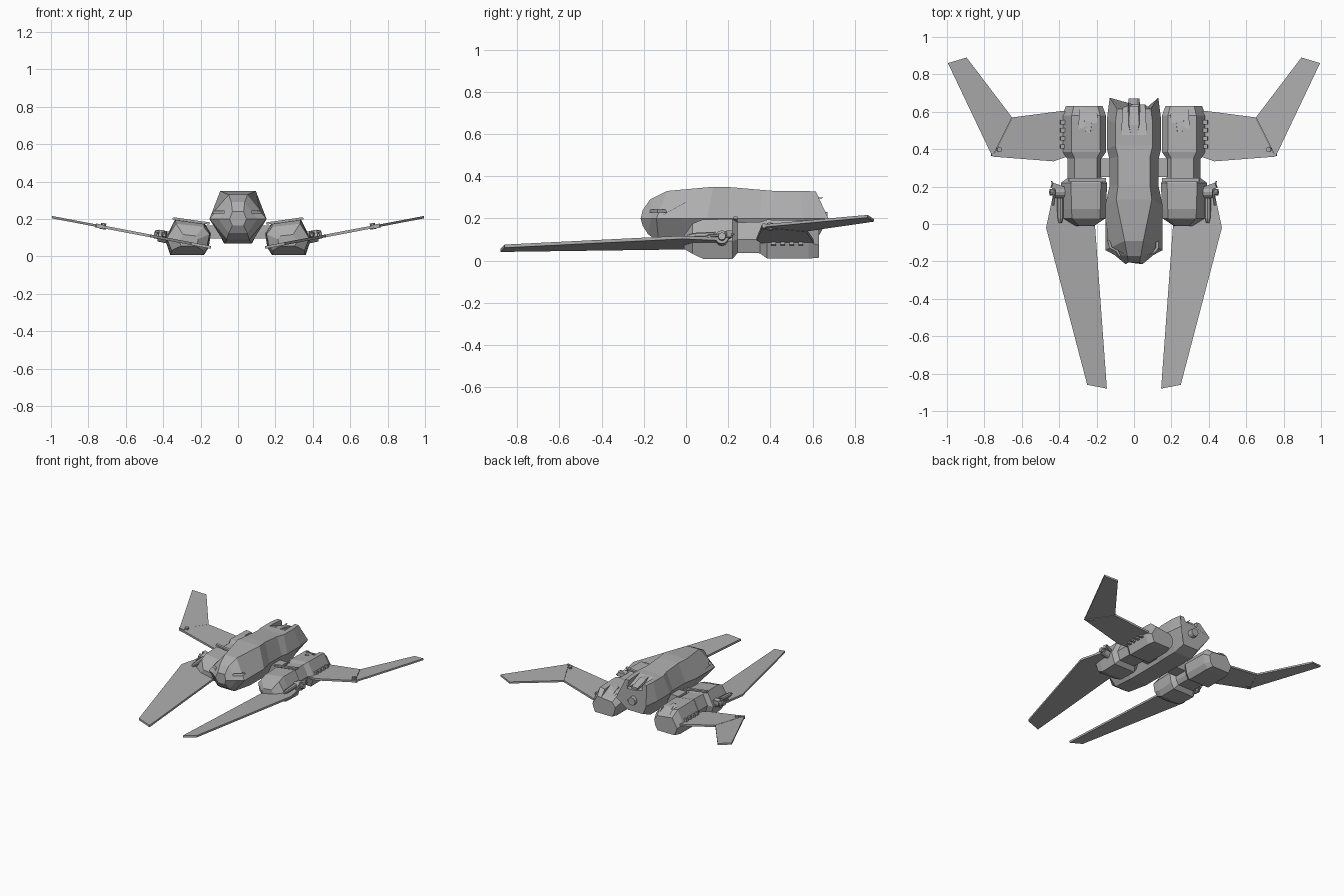
import bpy, bmesh, math
from mathutils import Vector, Matrix

if "Cube" in bpy.data.objects:
    bpy.data.objects.remove(bpy.data.objects["Cube"], do_unlink=True)

grey = bpy.data.materials.new("hull_grey")
grey.use_nodes = True
HULL = (0.42, 0.42, 0.42, 1)
grey.diffuse_color = HULL
grey.node_tree.nodes["Principled BSDF"].inputs["Base Color"].default_value = HULL


def finish(name, bm, mirror=False):
    bmesh.ops.recalc_face_normals(bm, faces=bm.faces)
    mesh = bpy.data.meshes.new(name)
    bm.to_mesh(mesh)
    bm.free()
    mesh.materials.append(grey)
    obj = bpy.data.objects.new(name, mesh)
    bpy.context.collection.objects.link(obj)
    if mirror:
        obj.modifiers.new("mirror", 'MIRROR').use_clip = False
    return obj


def loft(name, rings, mirror=False):
    """Skin a row of equal point rings and cap both ends."""
    bm = bmesh.new()
    rows = [[bm.verts.new(p) for p in ring] for ring in rings]
    n = len(rows[0])
    for a, b in zip(rows, rows[1:]):
        for i in range(n):
            j = (i + 1) % n
            bm.faces.new((a[i], a[j], b[j], b[i]))
    bm.faces.new(rows[0])
    bm.faces.new(rows[-1])
    return finish(name, bm, mirror)


def wing(name, outline, thick=0.015):
    """Flat plate lying on the shared upward-slanting wing plane."""
    slope, base = 0.19, 0.021
    return loft(name, [[(x, y, base + slope * x + dz) for x, y in outline]
                       for dz in (-thick / 2, thick / 2)], True)


def box(name, size, at, turn=(0, 0, 0), mirror=True):
    bm = bmesh.new()
    bmesh.ops.create_cube(bm, size=1)
    bm.transform(Matrix.Diagonal((*size, 1)))
    for axis, angle in zip("XYZ", turn):
        bm.transform(Matrix.Rotation(math.radians(angle), 4, axis))
    bm.transform(Matrix.Translation(at))
    return finish(name, bm, mirror)


def rod(name, r1, r2, a, b, sides=10, mirror=True):
    bm = bmesh.new()
    a, b = Vector(a), Vector(b)
    bmesh.ops.create_cone(bm, cap_ends=True, segments=sides, radius1=r1,
                          radius2=r2, depth=(b - a).length)
    turn = (b - a).to_track_quat('Z', 'Y').to_matrix().to_4x4()
    bm.transform(Matrix.Translation((a + b) / 2) @ turn)
    return finish(name, bm, mirror)


def carve(target, cutter):
    cutter.hide_render = True
    cutter.hide_set(True)
    mod = target.modifiers.new("cut", 'BOOLEAN')
    mod.object, mod.operation, mod.solver = cutter, 'DIFFERENCE', 'EXACT'
    bpy.context.view_layer.objects.active = target
    for name in [m.name for m in target.modifiers]:
        bpy.ops.object.modifier_apply(modifier=name)
    bpy.data.objects.remove(cutter, do_unlink=True)


def ramp(name, x, wide, y0, y1, z0, z1, high, mirror):
    """Wedge cutter: floor drops from z0 at y0 to z1 at y1."""
    rings = []
    for y, floor, w in ((y0, z0, wide), (y1, z1, wide * 0.8)):
        rings.append([(x - w, y, floor), (x + w, y, floor), (x + w, y, high), (x - w, y, high)])
    return loft(name, rings, mirror)


# Fuselage: (y top, y mid, y low), (half width, z) of top, middle and keel
stations = [
    ((-.205, -.215, -.205), (.03, .24), (.045, .2), (.03, .165)),
    ((-.17, -.165, -.18), (.036, .29), (.105, .2), (.05, .125)),
    ((-.09, -.14, -.13), (.05, .33), (.153, .2), (.06, .09)),
    ((.13, .1, .05), (.095, .35), (.153, .2), (.07, .07)),
    ((.21, .2, .2), (.085, .348), (.132, .2), (.07, .07)),
    ((.36, .35, .36), (.085, .335), (.132, .2), (.07, .07)),
    ((.42, .4, .42), (.1, .33), (.145, .2), (.075, .07)),
    ((.54, .56, .54), (.1, .33), (.145, .2), (.075, .07)),
    ((.615, .675, .62), (.09, .328), (.13, .2), (.065, .1)),
]
hull = []
for ys, *half in stations:
    right = [(w, y, z) for y, (w, z) in zip(ys, half)]
    hull.append(right + [(-x, y, z) for x, y, z in reversed(right)])
fuselage = loft("fuselage", hull)
carve(fuselage, ramp("dorsal_cutter", 0, .068, .43, .72, .345, .25, .5, False))
carve(fuselage, box("slit_cutter", (.1, .07, .014), (.115, -.14, .236), (0, 0, 30)))

# Dorsal exhaust between the two rear prongs
loft("dorsal_fairing", [[(-w, y, .24), (w, y, .24), (w * .6, y, z), (-w * .6, y, z)]
                        for y, w, z in ((.45, .02, .33), (.53, .045, .325), (.63, .04, .295))])
rod("main_nozzle", .034, .03, (0, .58, .2), (0, .67, .2), 12, False)
for side in (-1, 1):
    rod("tail_spike", .004, .002, (side * .03, .6, .295), (side * .03, .65, .298), 6, False)

# Engine pods: one cross-section scaled along the length
section = [(-.08, -.09), (.1, -.09), (.128, -.005), (.075, .1), (-.085, .078),
           (-.118, .025), (-.105, -.05)]
pods = [(-.01, .42, .32, .085), (.03, .93, .75, .1), (.08, .96, .98, .097),
        (.22, 1, 1, .097), (.245, .74, .76, .105), (.35, .74, .78, .105),
        (.385, .96, .97, .097), (.58, .95, .95, .095), (.63, .8, .68, .075)]
pod = loft("engine_pods", [[(.262 + x * sx, y, cz + z * sz) for x, z in section]
                           for y, sx, sz, cz in pods], True)
carve(pod, ramp("pod_cutter", .245, .052, .47, .67, .2, .125, .4, True))
loft("pod_exhaust", [[(.245 - w, y, .1), (.245 + w, y, .1), (.245 + w * .6, y, z),
                      (.245 - w * .6, y, z)]
                     for y, w, z in ((.49, .02, .185), (.55, .034, .175), (.61, .03, .14))], True)
box("pod_bridge", (.36, .1, .07), (0, .3, .13), mirror=False)
box("pod_collar", (.2, .02, .012), (.25, .235, .19), (0, -8, 0))

# Wings
wing("front_wing", [(.43, .17), (.47, -.02), (.25, -.86), (.145, -.88),
                    (.212, .04), (.3, .17)])
wing("rear_wing_root", [(.3, .59), (.38, .605), (.65, .57), (.755, .36),
                        (.43, .335), (.33, .37)])
wing("rear_wing_tip", [(.652, .57), (.895, .89), (.995, .86), (.757, .36)], .013)

# Wing hinge details
rod("hinge_knob", .016, .014, (.722, .398, .145), (.718, .398, .178), 10)
box("hinge_latch", (.04, .014, .022), (.742, .37, .162), (0, -11, 0))
for i in range(4):
    box("root_rib", (.05, .022, .05), (.372, .415 + .043 * i, .095), (0, -11, 0))

# Side guns by the front wing joints
rod("gun_joint", .032, .032, (.36, .17, .098), (.425, .17, .112), 12)
rod("gun_joint_cap", .018, .018, (.42, .17, .11), (.45, .17, .116), 10)
box("gun_bracket", (.075, .03, .03), (.405, .195, .12), (0, -11, 20))
rod("gun_barrel", .016, .017, (.394, .03, .115), (.394, .14, .12), 8)
rod("gun_muzzle", .008, .015, (.394, .005, .114), (.394, .032, .115), 8)
rod("gun_strut", .007, .007, (.43, .1, .115), (.425, .2, .125), 6)
rod("gun_antenna", .006, .004, (.43, .18, .12), (.44, .23, .125), 6)
